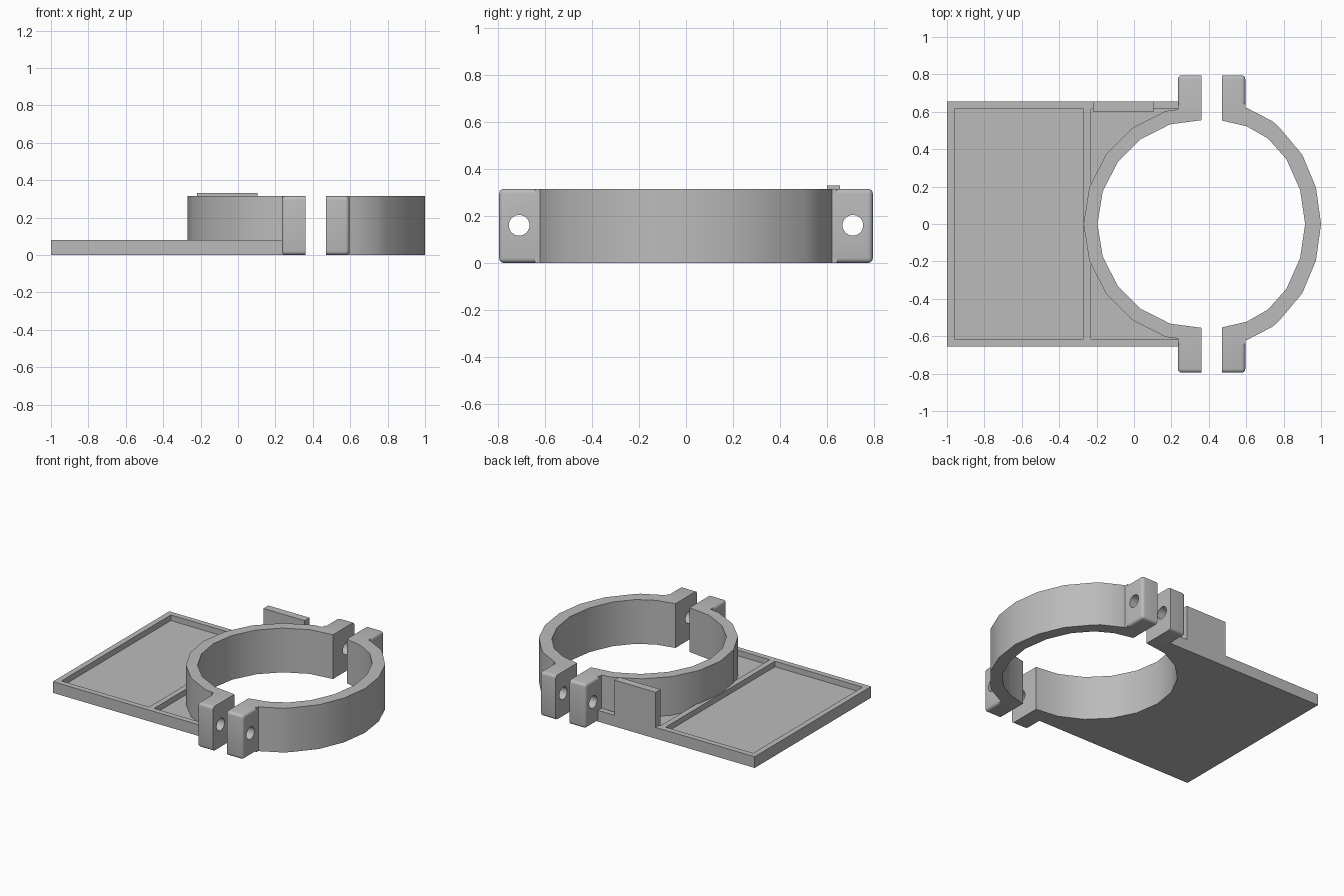
import bpy, bmesh, math
from mathutils import Matrix

cube = bpy.data.objects.get("Cube")
if cube:
    bpy.data.objects.remove(cube, do_unlink=True)

# Single grey plastic
grey = bpy.data.materials.new("grey plastic")
grey.use_nodes = True
colour = (0.5, 0.5, 0.5, 1)
grey.diffuse_color = colour
grey.node_tree.nodes["Principled BSDF"].inputs["Base Color"].default_value = colour

HEIGHT = 0.315
PLATE_TOP = 0.08
FLOOR = 0.04
CENTRE = 0.365


def finish(name, bm):
    bmesh.ops.recalc_face_normals(bm, faces=bm.faces)
    mesh = bpy.data.meshes.new(name)
    bm.to_mesh(mesh)
    bm.free()
    mesh.materials.append(grey)
    obj = bpy.data.objects.new(name, mesh)
    bpy.context.collection.objects.link(obj)
    return obj


def activate(obj):
    bpy.ops.object.select_all(action='DESELECT')
    obj.select_set(True)
    bpy.context.view_layer.objects.active = obj


def smooth(obj):
    activate(obj)
    bpy.ops.object.shade_smooth_by_angle(angle=math.radians(30))


def prism(name, outline, z0, z1):
    bm = bmesh.new()
    face = bm.faces.new([bm.verts.new((x, y, z0)) for x, y in outline])
    new = bmesh.ops.extrude_face_region(bm, geom=[face])["geom"]
    tops = [v for v in new if isinstance(v, bmesh.types.BMVert)]
    bmesh.ops.translate(bm, verts=tops, vec=(0, 0, z1 - z0))
    return finish(name, bm)


def box(name, x0, x1, y0, y1, z0, z1):
    return prism(name, [(x0, y0), (x1, y0), (x1, y1), (x0, y1)], z0, z1)


def cut(obj, cutter):
    activate(obj)
    mod = obj.modifiers.new("cut", 'BOOLEAN')
    mod.operation = 'DIFFERENCE'
    mod.solver = 'EXACT'
    mod.object = cutter
    bpy.ops.object.modifier_apply(modifier=mod.name)
    bpy.data.objects.remove(cutter, do_unlink=True)


def mirrored(half):
    """Continue a chain that ends on y = 0 down the other side."""
    return half + [(x, -y) for x, y in reversed(half[:-1])]


def left_arc(radius, end_x, end_y):
    half = [(end_x, end_y)]
    for step in range(1, 6):
        a = math.radians(90 + 18 * step)
        half.append((CENTRE + radius * math.cos(a), radius * math.sin(a)))
    half[-1] = (CENTRE - radius, 0)
    return mirrored(half)


# Left half of the clamp ring
ring = prism("ring_left_half",
             left_arc(0.635, 0.36, 0.63) + left_arc(0.56, 0.36, 0.555)[::-1],
             0, HEIGHT)
smooth(ring)

# Right half of the clamp ring
outer = mirrored([(0.47, 0.63), (0.604, 0.62), (0.743, 0.548), (0.785, 0.507),
                  (0.9, 0.37), (0.973, 0.195), (1.0, 0)])
inner = mirrored([(0.47, 0.553), (0.604, 0.522), (0.717, 0.457),
                  (0.816, 0.345), (0.888, 0.183), (0.915, 0)])
smooth(prism("ring_right_half", outer + inner[::-1], 0, HEIGHT))

# Base plate with a round cut-out and two shallow trays
plate = prism("base_plate",
              [(-1, 0.655), (0.25, 0.655)] + left_arc(0.6, 0.25, 0.588)
              + [(0.25, -0.655), (-1, -0.655)], 0, PLATE_TOP)
for x0, x1 in ((-0.96, -0.27), (-0.23, 0.4)):
    cut(plate, box("tray_cutter", x0, x1, -0.615, 0.615, FLOOR, 0.2))

# Upright tab on the back edge
box("back_tab", -0.22, 0.105, 0.6, 0.655, FLOOR, 0.33)


def lug(name, gap_x, outer_x, side):
    """Bolt lug, rounded away from the gap, with a bolt hole along x."""
    root_y, end_y = side * 0.60, side * 0.795
    obj = box(name, min(gap_x, outer_x), max(gap_x, outer_x),
              min(root_y, end_y), max(root_y, end_y), 0, HEIGHT)
    bm = bmesh.new()
    bm.from_mesh(obj.data)

    def on_plane(edge, axis, value):
        return all(abs(v.co[axis] - value) < 1e-4 for v in edge.verts)

    rounded = [e for e in bm.edges
               if not on_plane(e, 0, gap_x) and not on_plane(e, 1, root_y)]
    bmesh.ops.bevel(bm, geom=rounded, offset=0.02, segments=4, profile=0.5,
                    affect='EDGES', clamp_overlap=True)
    bm.to_mesh(obj.data)
    bm.free()

    hole = bmesh.new()
    place = (Matrix.Translation(((gap_x + outer_x) / 2, side * 0.71, 0.16))
             @ Matrix.Rotation(math.pi / 2, 4, 'Y'))
    bmesh.ops.create_cone(hole, cap_ends=True, segments=32, radius1=0.044,
                          radius2=0.044, depth=0.4, matrix=place)
    cut(obj, finish("hole_cutter", hole))
    smooth(obj)

    # Square root joining the lug to the ring
    y0, y1 = sorted((side * 0.575, side * 0.642))
    box(name + "_root", min(gap_x, outer_x), max(gap_x, outer_x),
        y0, y1, 0, HEIGHT)


for side, place in ((-1, "front"), (1, "back")):
    lug(place + "_lug_left_half", 0.36, 0.235, side)
    lug(place + "_lug_right_half", 0.47, 0.595, side)

bpy.ops.object.select_all(action='DESELECT')
